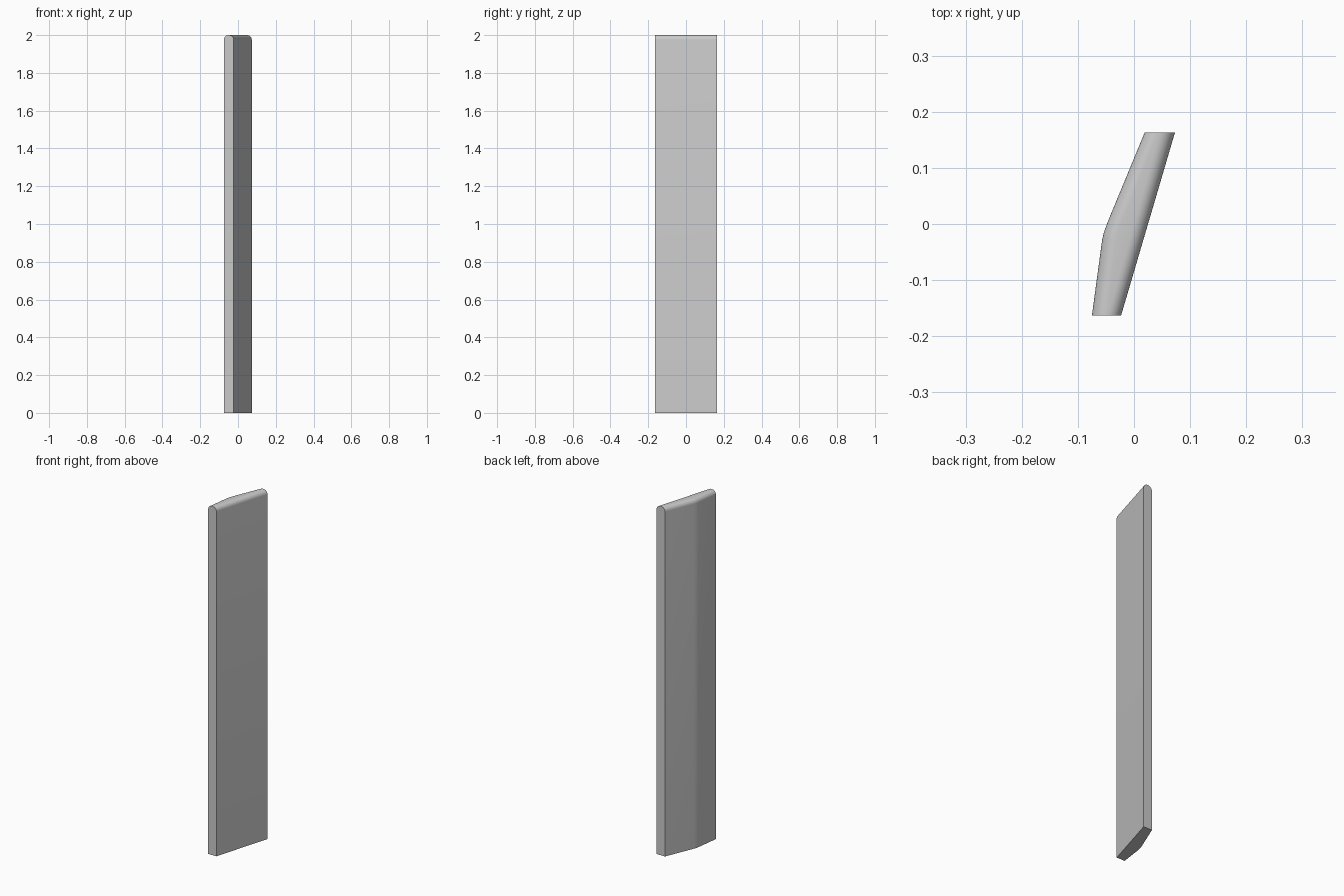
import bpy, bmesh, math

if "Cube" in bpy.data.objects:
    bpy.data.objects.remove(bpy.data.objects["Cube"])

HEIGHT, RADIUS, STEPS = 2.0, 0.025, 8
HALF = 0.163

# Plan of the bent side (x, y), back to front, with a soft bend in the middle
bent_side = [(0.019, HALF), (-0.046, 0.006), (-0.050, -0.005),
             (-0.054, -0.016), (-0.057, -0.030), (-0.075, -HALF)]


def flat_side(y):
    # Straight opposite side of the slat
    return 0.025 + y * 0.048 / HALF


def section(left, right, y):
    # Upright slice: straight sides with two rounded top corners
    arc = [i * math.pi / 2 / STEPS for i in range(STEPS + 1)]
    corner = [(RADIUS * (1 - math.cos(a)), HEIGHT - RADIUS * (1 - math.sin(a))) for a in arc]
    pts = [(left, y, 0)] + [(left + d, y, z) for d, z in corner]
    pts += [(right - d, y, z) for d, z in reversed(corner)] + [(right, y, 0)]
    return pts


# Loft the slices into a closed slat
bm = bmesh.new()
rows = [[bm.verts.new(p) for p in section(x, flat_side(y), y)] for x, y in bent_side]
for a, b in zip(rows, rows[1:]):
    for i in range(len(a)):
        j = (i + 1) % len(a)
        bm.faces.new((a[i], a[j], b[j], b[i]))
bm.faces.new(rows[0])
bm.faces.new(rows[-1])
bmesh.ops.recalc_face_normals(bm, faces=bm.faces)

mesh = bpy.data.meshes.new("bent_slat")
bm.to_mesh(mesh)
bm.free()
slat = bpy.data.objects.new("bent_slat", mesh)
bpy.context.collection.objects.link(slat)

# Smooth the rounded top and bend, keep the ends crisp
bpy.context.view_layer.objects.active = slat
slat.select_set(True)
bpy.ops.object.shade_smooth_by_angle(angle=math.radians(30))
